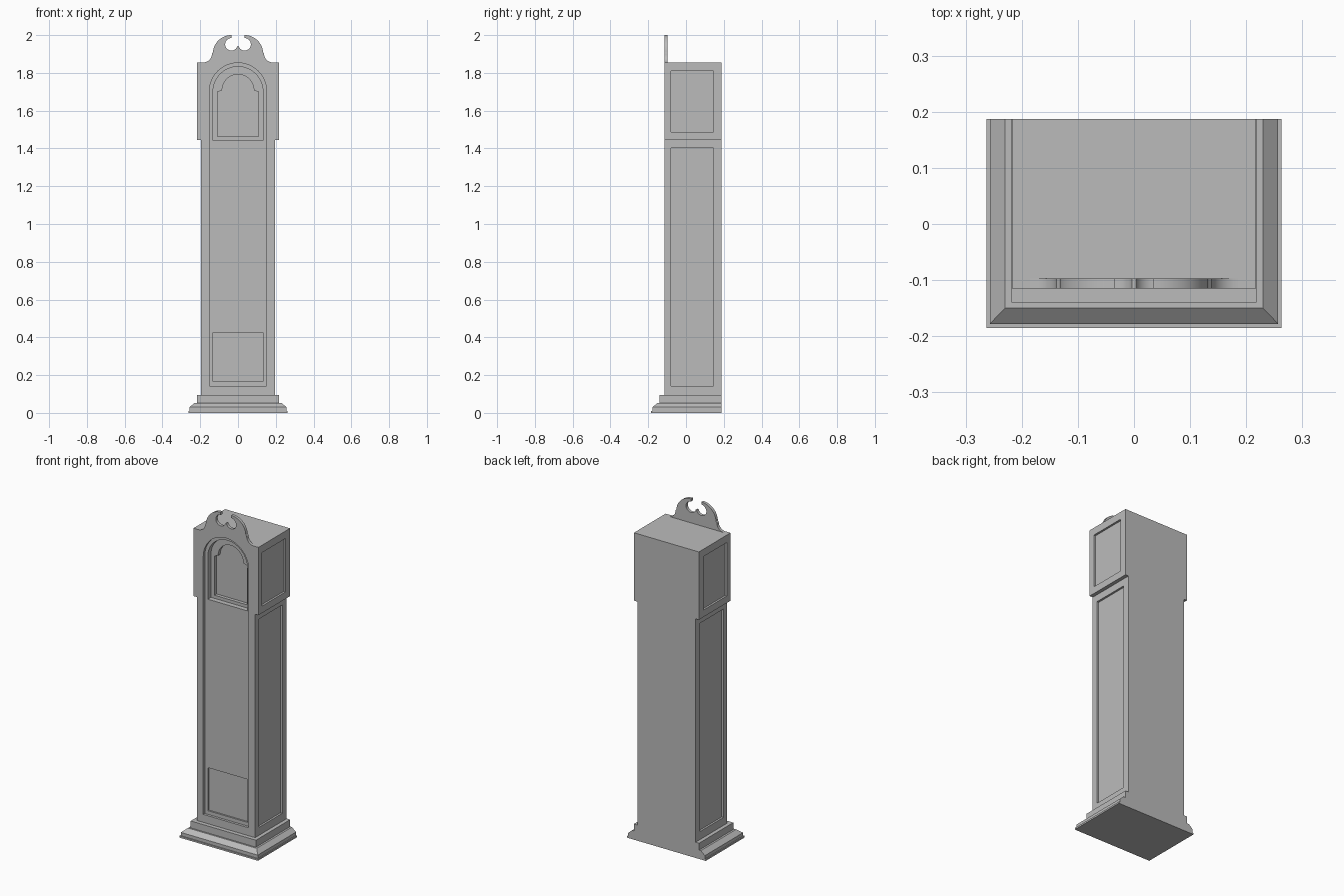
import bpy
import bmesh
from math import cos, sin, radians

if "Cube" in bpy.data.objects:
    bpy.data.objects.remove(bpy.data.objects["Cube"])

FRONT, BACK = -0.115, 0.187

grey = bpy.data.materials.new("plain_grey")
grey.use_nodes = True
grey.diffuse_color = (0.5, 0.5, 0.5, 1)
grey.node_tree.nodes["Principled BSDF"].inputs["Base Color"].default_value = (0.5, 0.5, 0.5, 1)


def finish(name, bm):
    bmesh.ops.recalc_face_normals(bm, faces=bm.faces)
    mesh = bpy.data.meshes.new(name)
    bm.to_mesh(mesh)
    bm.free()
    mesh.materials.append(grey)
    obj = bpy.data.objects.new(name, mesh)
    bpy.context.collection.objects.link(obj)
    return obj


def activate(obj):
    bpy.ops.object.select_all(action='DESELECT')
    obj.select_set(True)
    bpy.context.view_layer.objects.active = obj


def prism(name, outline, y0, y1):
    """Extrude an (x, z) outline from y0 to y1."""
    bm = bmesh.new()
    face = bm.faces.new([bm.verts.new((x, y0, z)) for x, z in outline])
    ext = bmesh.ops.extrude_face_region(bm, geom=[face])
    moved = [v for v in ext["geom"] if isinstance(v, bmesh.types.BMVert)]
    bmesh.ops.translate(bm, verts=moved, vec=(0, y1 - y0, 0))
    return finish(name, bm)


def arc(cx, cz, r, start, end, n=16):
    steps = [radians(start + (end - start) * i / n) for i in range(n + 1)]
    return [(cx + r * cos(a), cz + r * sin(a)) for a in steps]


def mirrored(half):
    return half + [(-x, z) for x, z in reversed(half)]


def rect(x0, x1, z0, z1):
    return [(x0, z0), (x1, z0), (x1, z1), (x0, z1)]


def arched(half_width, z0, top):
    return [(-half_width, z0), (half_width, z0)] + arc(0, top - half_width, half_width, 0, 180, 28)


def carve(target, outline, y0, y1):
    """Cut a recess and discard the cutter."""
    cutter = prism("cutter", outline, y0, y1)
    cutter.hide_render = True
    mod = target.modifiers.new("recess", 'BOOLEAN')
    mod.operation = 'DIFFERENCE'
    mod.solver = 'EXACT'
    mod.object = cutter
    activate(target)
    bpy.ops.object.modifier_apply(modifier=mod.name)
    bpy.data.objects.remove(cutter)


# Case: trunk with the wider hood above
case = prism("clock_case", mirrored([(0.195, 0.095), (0.195, 1.445), (0.217, 1.445), (0.217, 1.855)]),
             FRONT, BACK)

# Stepped front recesses: long arched panel, hood opening, dial, lower panel
carve(case, arched(0.152, 0.143, 1.853), -0.2, FRONT + 0.015)
carve(case, arched(0.132, 1.443, 1.833), -0.2, FRONT + 0.045)
dial = [(-0.108, 1.462), (0.108, 1.462), (0.108, 1.70), (0.092, 1.705)]
dial += arc(0, 1.708, 0.084, 0, 180, 24) + [(-0.092, 1.705), (-0.108, 1.70)]
carve(case, dial, -0.2, FRONT + 0.065)
carve(case, rect(-0.132, 0.132, 0.165, 0.425), -0.2, FRONT + 0.025)

# Recessed panels on both sides of trunk and hood
for wall, z0, z1 in ((0.195, 0.143, 1.402), (0.217, 1.487, 1.81)):
    for side in (-1, 1):
        carve(case, rect(*sorted((side * (wall - 0.012), side * 0.3)), z0, z1), -0.08, 0.145)

# Swan-neck pediment with open scrolls
half = [(-0.185, 1.855)] + arc(-0.185, 1.902, 0.047, -90, 0, 10)[1:]
half += arc(-0.035, 1.902, 0.098, 176, 90, 14)
half += arc(-0.035, 1.951, 0.033, 90, 345, 24)
pediment = prism("pediment", mirrored(half), FRONT, FRONT + 0.018)

# Moulded plinth: front and sides step inward, back stays flush
tiers = [(0.263, -0.185, 0), (0.263, -0.185, 0.01), (0.257, -0.178, 0.01), (0.257, -0.178, 0.03),
         (0.23, -0.15, 0.053), (0.218, -0.14, 0.053), (0.218, -0.14, 0.095)]
bm = bmesh.new()
rings = [[bm.verts.new(p) for p in ((-w, y, z), (w, y, z), (w, BACK, z), (-w, BACK, z))]
         for w, y, z in tiers]
for low, high in zip(rings, rings[1:]):
    for i in range(4):
        j = (i + 1) % 4
        if i == 2 and low[0].co.z == high[0].co.z:
            continue
        bm.faces.new((low[i], low[j], high[j], high[i]))
bm.faces.new(rings[0])
bm.faces.new(rings[-1])
plinth = finish("plinth", bm)

for obj in (case, pediment):
    activate(obj)
    bpy.ops.object.shade_smooth_by_angle(angle=radians(30))
